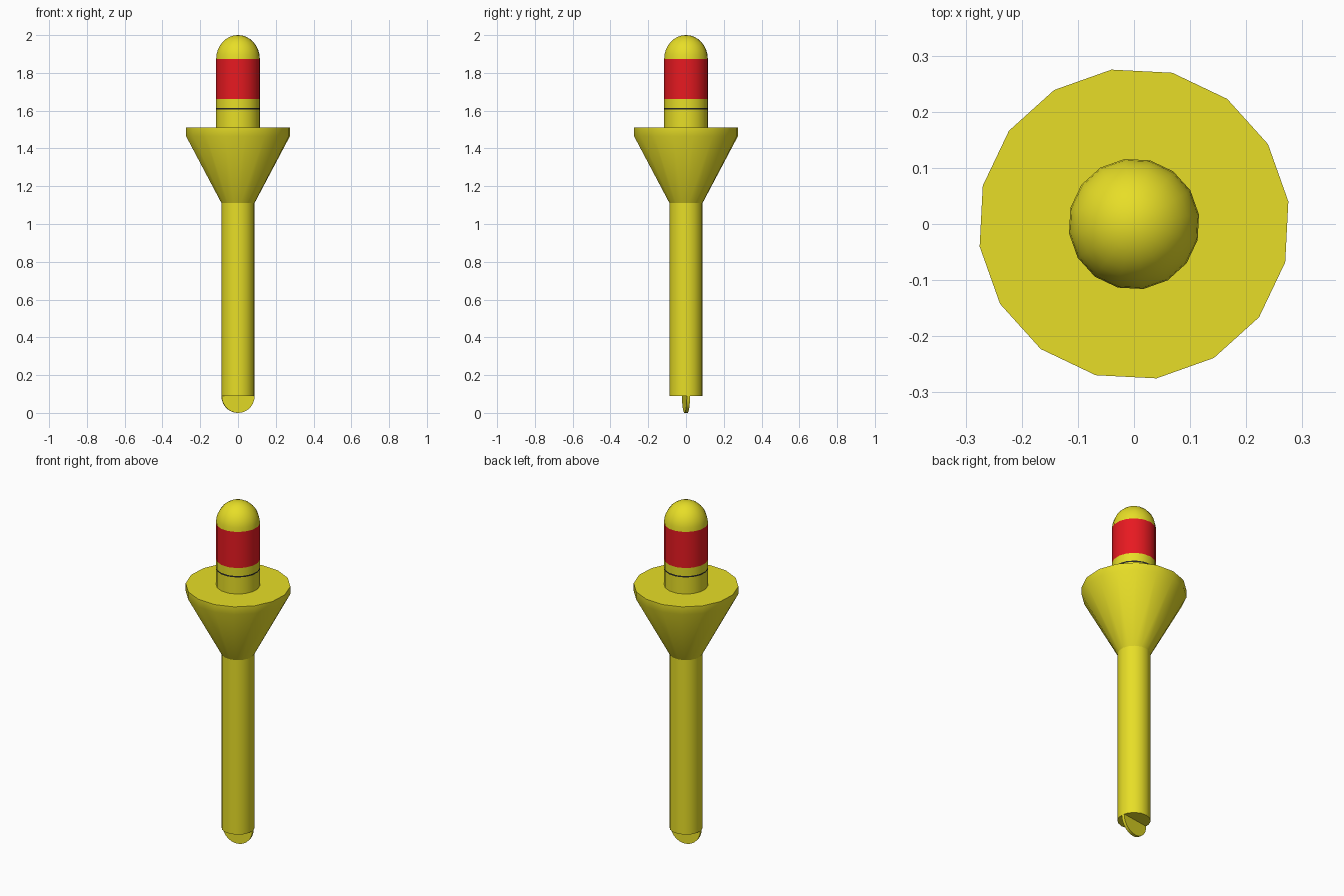
import bpy, bmesh
from math import sin, cos, pi, radians

if "Cube" in bpy.data.objects:
    bpy.data.objects.remove(bpy.data.objects["Cube"])

SIDES = 16
TURN = radians(8.3)   # whole buoy is turned slightly about z


def material(name, rgb):
    m = bpy.data.materials.new(name)
    m.diffuse_color = (*rgb, 1)
    m.use_nodes = True
    m.node_tree.nodes["Principled BSDF"].inputs["Base Color"].default_value = m.diffuse_color
    return m


YELLOW = material("yellow_paint", (0.80, 0.73, 0.02))
RED = material("red_paint", (0.80, 0.01, 0.015))
BLACK = material("black_seal", (0.02, 0.02, 0.02))


def finish(bm, name, mat):
    bmesh.ops.recalc_face_normals(bm, faces=bm.faces)
    me = bpy.data.meshes.new(name)
    bm.to_mesh(me)
    bm.free()
    ob = bpy.data.objects.new(name, me)
    bpy.context.collection.objects.link(ob)
    me.materials.append(mat)
    bpy.ops.object.select_all(action='DESELECT')
    ob.select_set(True)
    bpy.context.view_layer.objects.active = ob
    bpy.ops.object.shade_smooth_by_angle(angle=radians(35))
    return ob


def lathe(name, profile, mat, cap_start=False, cap_end=False):
    """Revolve (radius, z) points about z; a zero radius becomes a pole."""
    bm = bmesh.new()
    rings = []
    for r, z in profile:
        n = SIDES if r > 0 else 1
        rings.append([bm.verts.new((r * cos(TURN + 2 * pi * i / SIDES),
                                    r * sin(TURN + 2 * pi * i / SIDES), z)) for i in range(n)])
    for a, b in zip(rings, rings[1:]):
        for i in range(SIDES):
            j = (i + 1) % SIDES
            if len(b) == 1:
                bm.faces.new((a[i], a[j], b[0]))
            else:
                bm.faces.new((a[i], a[j], b[j], b[i]))
    if cap_start:
        bm.faces.new(rings[0])
    if cap_end:
        bm.faces.new(rings[-1])
    return finish(bm, name, mat)


# Lower stem and cone float with its flange
lathe("stem", [(0.088, 0.09), (0.088, 1.11)], YELLOW, cap_start=True)
lathe("cone_float", [(0.088, 1.11), (0.278, 1.465), (0.278, 1.51), (0.117, 1.51)], YELLOW)

# Upper mast: base, dark seal ring, collar, red band, dome
R = 0.117
lathe("mast_base", [(R, 1.51), (R, 1.607)], YELLOW)
lathe("seal_ring", [(R, 1.607), (R, 1.615)], BLACK)
lathe("mast_collar", [(R, 1.615), (R, 1.662)], YELLOW)
lathe("red_band", [(R, 1.662), (R, 1.873)], RED)
dome = [(R * cos(i * pi / 16), 1.873 + 0.127 * sin(i * pi / 16)) for i in range(8)]
lathe("dome_cap", dome + [(0, 2.0)], YELLOW)

# Half-round mooring tab under the stem
bm = bmesh.new()
T = 0.0085
arc = [(0.088 * cos(pi + i * pi / 14), 0.09 + 0.09 * sin(pi + i * pi / 14)) for i in range(15)]
front = bm.faces.new([bm.verts.new((x, -T, z)) for x, z in arc])
moved = bmesh.ops.extrude_face_region(bm, geom=[front])["geom"]
bmesh.ops.translate(bm, vec=(0, 2 * T, 0), verts=[v for v in moved if isinstance(v, bmesh.types.BMVert)])
tab = finish(bm, "mooring_tab", YELLOW)
tab.rotation_euler.z = TURN
